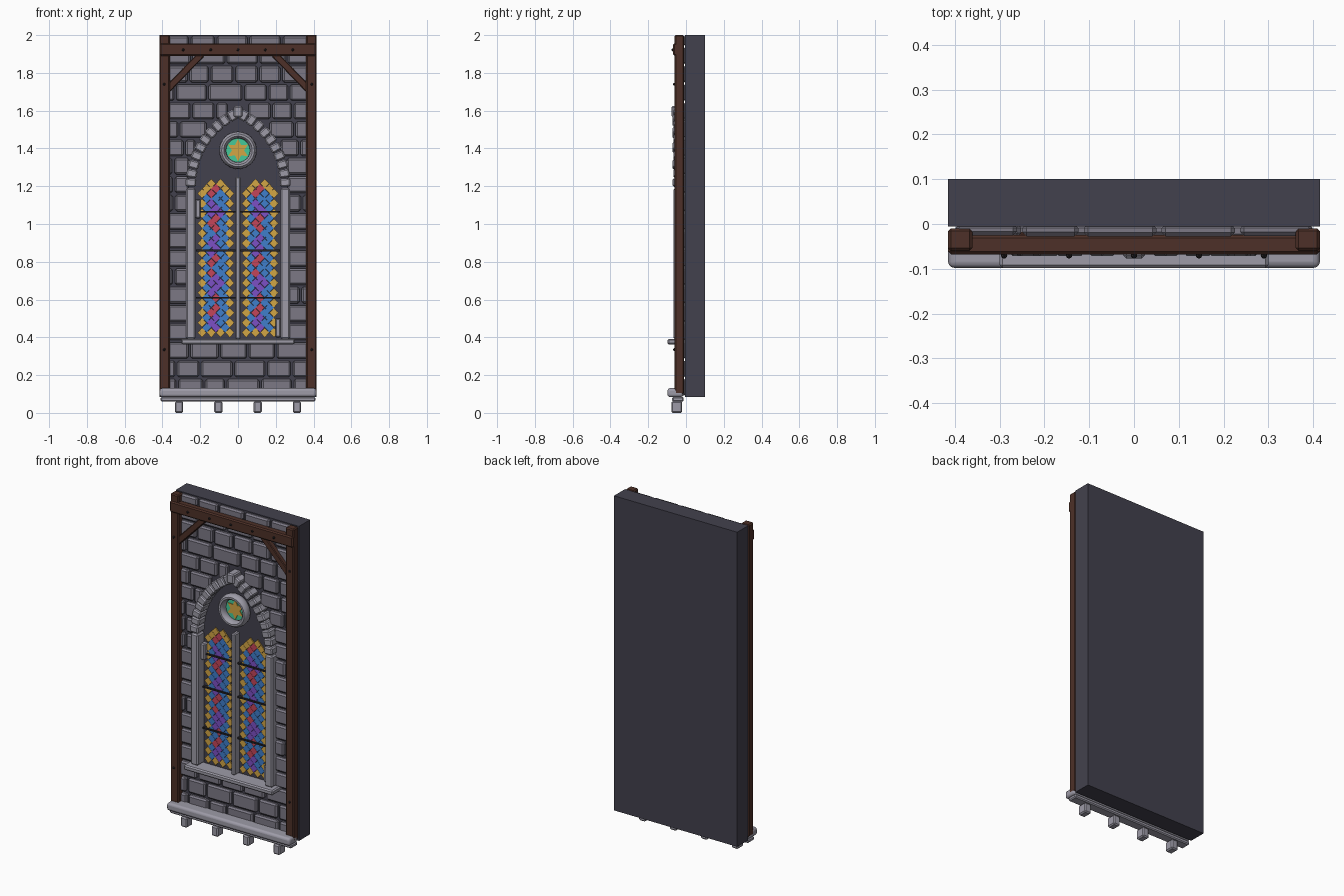
import bpy, bmesh, math, random
from mathutils import Matrix, Vector

random.seed(4)
if "Cube" in bpy.data.objects:
    bpy.data.objects.remove(bpy.data.objects["Cube"], do_unlink=True)


def material(name, r, g, b):
    m = bpy.data.materials.new(name)
    m.use_nodes = True
    m.diffuse_color = (r, g, b, 1)
    m.node_tree.nodes["Principled BSDF"].inputs["Base Color"].default_value = (r, g, b, 1)
    return m


WALL = material("dark mortar", .055, .053, .075)
BRICK = material("grey brick", .2, .19, .235)
STONE = material("pale stone", .34, .33, .39)
WOOD = material("brown timber", .075, .03, .021)
IRON = material("dark iron", .02, .018, .02)
GOLD = material("gold glass", .65, .38, .06)
BLUE = material("blue glass", .05, .21, .6)
RED = material("red glass", .55, .06, .1)
PURPLE = material("purple glass", .2, .08, .56)
GREEN = material("green glass", .06, .58, .32)


def finish(name, bm, mats, bevel=0, segments=1, smooth=False):
    bmesh.ops.recalc_face_normals(bm, faces=bm.faces)
    mesh = bpy.data.meshes.new(name)
    bm.to_mesh(mesh)
    bm.free()
    ob = bpy.data.objects.new(name, mesh)
    bpy.context.collection.objects.link(ob)
    for m in mats:
        mesh.materials.append(m)
    if bevel:
        mod = ob.modifiers.new("soft edges", 'BEVEL')
        mod.width, mod.segments = bevel, segments
    if smooth:
        bpy.ops.object.select_all(action='DESELECT')
        ob.select_set(True)
        bpy.context.view_layer.objects.active = ob
        bpy.ops.object.shade_smooth_by_angle(angle=math.radians(40))
    return ob


def add_box(bm, x, y, z, tilt=0):
    """Box from three (low, high) ranges, tilted in the wall plane."""
    centre = Vector([sum(r) / 2 for r in (x, y, z)])
    size = [r[1] - r[0] for r in (x, y, z)]
    m = Matrix.Translation(centre) @ Matrix.Rotation(-tilt, 4, 'Y') @ Matrix.Diagonal((*size, 1))
    bmesh.ops.create_cube(bm, size=1, matrix=m)


def box(name, mat, x, y, z, bevel=0, segments=1, tilt=0):
    bm = bmesh.new()
    add_box(bm, x, y, z, tilt)
    return finish(name, bm, [mat], bevel, segments, segments > 1)


def around(c, w):
    return (c - w / 2, c + w / 2)


def plate(bm, points, front, back, index=0):
    """Flat outline in the wall plane, given a thickness."""
    a = [bm.verts.new((x, front, z)) for x, z in points]
    b = [bm.verts.new((x, back, z)) for x, z in points]
    n = len(a)
    faces = [bm.faces.new(a), bm.faces.new(b[::-1])]
    faces += [bm.faces.new((a[i], b[i], b[(i + 1) % n], a[(i + 1) % n])) for i in range(n)]
    for f in faces:
        f.material_index = index


# Pointed arch geometry
SPRING, RADIUS, OFFSET = 1.2, .429, .179


def half_opening(z):
    if z < .37:
        return 0
    if z < SPRING:
        return .255
    reach = (RADIUS + .01) ** 2 - (z - SPRING) ** 2
    return max(0, math.sqrt(max(reach, 0)) - OFFSET)


# Backing wall
box("wall_slab", WALL, (-.415, .415), (-.006, .1), (.085, 2))

# Brick courses, trimmed around the window
bm = bmesh.new()
for row in range(20):
    low = .0925 + row * .0975
    high = min(low + .086, 1.995)
    h = half_opening(low + .02)
    spans = [(-.405, -h), (h, .405)] if h else [(-.405, .405)]
    for start, end in spans:
        x = start
        first = True
        while x < end - .01:
            w = random.uniform(.06, .16) if first else random.uniform(.11, .19)
            if end - x - w < .06:
                w = end - x
            first = False
            add_box(bm, (x + .006, x + w - .006), (-.029 + random.uniform(-.003, .004), 0), (low, high))
            x += w
finish("wall_bricks", bm, [BRICK], .009)

# Timber frame
for s, side in ((1, "left"), (-1, "right")):
    box(side + "_post", WOOD, around(s * .388, .054), (-.06, -.01), (.1, 2), .006)
    box(side + "_brace", WOOD, around(s * .283, .26), (-.052, -.018), around(1.806, .036), .004,
        tilt=-s * math.radians(46))
box("cross_beam", WOOD, (-.415, .415), (-.068, -.024), (1.89, 1.956), .007)

# Pegs in the timber
bm = bmesh.new()
pegs = [(i * .145, 1.922, -.07) for i in range(-2, 3)]
pegs += [(s * .39, z, -.061) for s in (1, -1) for z in (1.74, .335)]
for x, z, y in pegs:
    bmesh.ops.create_icosphere(bm, subdivisions=1, radius=.008, matrix=Matrix.Translation((x, y, z)))
finish("timber_pegs", bm, [IRON])

# Base ledge and corbels
box("base_ledge", STONE, (-.415, .415), (-.098, -.015), (.084, .131), .014, 3)
box("base_lower_ledge", STONE, (-.41, .41), (-.073, -.012), (.06, .084), .006)
bm = bmesh.new()
for i in (-1.5, -.5, .5, 1.5):
    add_box(bm, around(i * .208, .044), (-.078, -.02), (0, .061))
finish("corbels", bm, [STONE], .007)

# Window surround
box("window_sill", STONE, (-.3, .3), (-.098, 0), (.362, .392), .007)
for s, side in ((1, "left"), (-1, "right")):
    box(side + "_jamb", STONE, around(s * .25, .05), (-.066, 0), (.39, 1.19), .008)
box("mullion", STONE, (-.013, .013), (-.05, 0), (.39, 1.25), .006)
box("right_jamb_block", STONE, (-.226, -.198), (-.04, 0), (1.03, 1.13), .006)
box("left_jamb_block", STONE, (.198, .226), (-.04, 0), (.4, .5), .006)

# Arch stones
bm = bmesh.new()
top_angle = math.acos(OFFSET / RADIUS)
count = 10
for s in (1, -1):
    for i in range(count):
        a = top_angle * (i + .4) / (count + .1)
        x = s * (RADIUS * math.cos(a) - OFFSET)
        z = SPRING + RADIUS * math.sin(a)
        depth = -.066 if i % 2 else -.071
        add_box(bm, around(x, .056), (depth, 0), around(z, .043), s * a)
add_box(bm, (-.024, .024), (-.077, 0), (1.565, 1.625))
finish("arch_stones", bm, [STONE], .007)

# Round window: ring, disc and six-pointed star
CZ = 1.39
bm = bmesh.new()
sections, sides = 32, 10
loops = []
for i in range(sections):
    t = math.tau * i / sections
    loop = []
    for j in range(sides):
        p = math.tau * j / sides
        r = .081 + .018 * math.cos(p)
        loop.append(bm.verts.new((r * math.cos(t), -.035 + .03 * math.sin(p), CZ + r * math.sin(t))))
    loops.append(loop)
for i in range(sections):
    a, b = loops[i], loops[(i + 1) % sections]
    for j in range(sides):
        k = (j + 1) % sides
        bm.faces.new((a[j], a[k], b[k], b[j]))
finish("round_window_ring", bm, [STONE], smooth=True)


def ring_points(n, radii):
    return [(radii[i % len(radii)] * math.sin(math.tau * i / n),
             CZ + radii[i % len(radii)] * math.cos(math.tau * i / n)) for i in range(n)]


bm = bmesh.new()
plate(bm, ring_points(32, [.07]), -.019, -.004)
finish("round_window_lead", bm, [IRON])
bm = bmesh.new()
plate(bm, ring_points(32, [.063]), -.024, -.018)
finish("round_window_glass", bm, [GREEN])
bm = bmesh.new()
plate(bm, ring_points(12, [.06, .032]), -.028, -.023)
finish("round_window_star", bm, [GOLD])

# Diamond glass: gold border, blue field, red and purple middle
DX, DZ, ROWS = .0245, .0263, 30
for s, side in ((1, "left"), (-1, "right")):
    bm = bmesh.new()
    for k in range(-3, 4):
        top = ROWS - max(0, abs(k) - 1)
        for j in range(top + 1):
            if (k + j) % 2 == 0:
                continue
            colour = 0
            if abs(k) == 3 or j == 0 or (j >= top - 1 and k):
                colour = 1
            elif k in (-1, 0) and j % 7 != 6:
                colour = 2 if (j // 4) % 2 else 3
            elif k == 1 and j % 7 == 3:
                colour = 3
            x, z = s * .117 + k * DX, .425 + j * DZ
            w, h = DX * .97, DZ * .97
            plate(bm, [(x - w, z), (x, z - h), (x + w, z), (x, z + h)], -.016, -.009, colour)
    finish(side + "_stained_glass", bm, [BLUE, GOLD, RED, PURPLE])
    # Iron cross bars
    bm = bmesh.new()
    for z in (.61, .86, 1.065):
        add_box(bm, around(s * .117, .21), (-.024, -.005), around(z, .009))
    finish(side + "_glass_bars", bm, [IRON])
